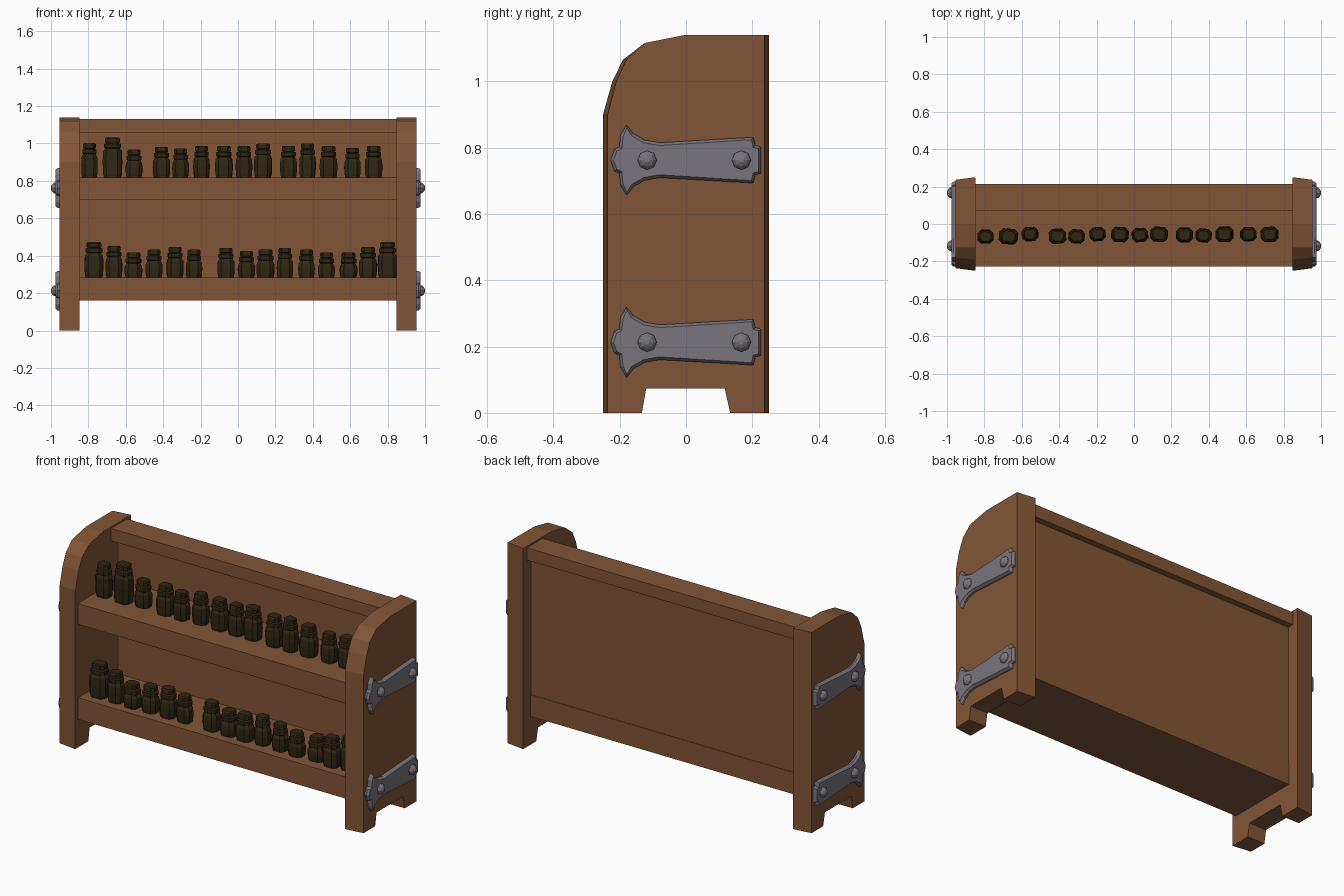
import bpy, bmesh, math, random
from mathutils import Matrix

if "Cube" in bpy.data.objects:
    bpy.data.objects.remove(bpy.data.objects["Cube"])

random.seed(4)


def material(name, rgb):
    m = bpy.data.materials.new(name)
    m.diffuse_color = (*rgb, 1)
    m.use_nodes = True
    m.node_tree.nodes["Principled BSDF"].inputs["Base Color"].default_value = m.diffuse_color
    return m


WOOD = material("brown wood", (0.222, 0.091, 0.038))
IRON = material("grey iron", (0.195, 0.178, 0.205))
JAR = material("dark jar glass", (0.030, 0.020, 0.006))


def finish(name, bm, mat):
    bmesh.ops.recalc_face_normals(bm, faces=bm.faces)
    me = bpy.data.meshes.new(name)
    bm.to_mesh(me)
    bm.free()
    me.materials.append(mat)
    ob = bpy.data.objects.new(name, me)
    bpy.context.collection.objects.link(ob)
    return ob


def box(name, x, y, z, mat):
    bm = bmesh.new()
    bmesh.ops.create_cube(bm, size=1)
    for v in bm.verts:
        v.co = [a + (b - a) * (c + 0.5) for (a, b), c in zip((x, y, z), v.co)]
    return finish(name, bm, mat)


def prism(profile, x0, x1):
    """Extrude a y-z outline along x; returns the bmesh and its outer face."""
    bm = bmesh.new()
    f = bm.faces.new([bm.verts.new((x0, y, z)) for y, z in profile])
    new = bmesh.ops.extrude_face_region(bm, geom=[f], use_keep_orig=True)["geom"]
    for v in new:
        if isinstance(v, bmesh.types.BMVert):
            v.co.x = x1
    bmesh.ops.recalc_face_normals(bm, faces=bm.faces)
    return bm, max(bm.faces, key=lambda q: q.calc_center_median().x)


def side_flip(bm, s):
    for v in bm.verts:
        v.co.x *= s


# outlines (y, z)
SIDE = [(0.25, 0), (0.25, 1.14), (0, 1.14), (-0.125, 1.115), (-0.19, 1.065),
        (-0.222, 1.0), (-0.25, 0.9), (-0.25, 0), (-0.133, 0), (-0.12, 0.073),
        (0.117, 0.073), (0.133, 0)]
HALF = [(-0.227, 0), (-0.216, 0.033), (-0.201, 0.04), (-0.198, 0.075),
        (-0.179, 0.106), (-0.158, 0.08), (-0.125, 0.061), (-0.08, 0.053),
        (0.203, 0.069), (0.209, 0.045), (0.226, 0.04)]
STRAP = HALF + [(y, -z) for y, z in reversed(HALF[1:])]

for s, label in ((1, "right"), (-1, "left")):
    # side panel, slightly narrower on the outside
    bm, outer = prism(SIDE, 0.848, 0.955)
    for v in outer.verts:
        if abs(v.co.y) > 0.15:
            v.co.y *= 0.945
    side_flip(bm, s)
    finish(label + "_side_panel", bm, WOOD)

    for zc, level in ((0.213, "lower"), (0.762, "upper")):
        # iron strap with bevelled rim
        bm, outer = prism([(y, z + zc) for y, z in STRAP], 0.95, 0.965)
        bmesh.ops.inset_region(bm, faces=[outer], thickness=0.009)
        for v in outer.verts:
            v.co.x = 0.977
        side_flip(bm, s)
        finish(f"{label}_{level}_strap", bm, IRON)
        # domed bolts
        for i, y in enumerate((-0.117, 0.167)):
            bm = bmesh.new()
            rings = []
            for x, r in ((0.97, 0.03), (0.984, 0.028), (0.994, 0.019), (1.0, 0.007)):
                rings.append([bm.verts.new((x, y + r * math.cos(k * math.pi / 4),
                                            zc + r * math.sin(k * math.pi / 4)))
                              for k in range(8)])
            for a, b in zip(rings, rings[1:]):
                for k in range(8):
                    bm.faces.new((a[k], a[k - 1], b[k - 1], b[k]))
            bm.faces.new(rings[-1])
            bm.faces.new(rings[0][::-1])
            side_flip(bm, s)
            finish(f"{label}_{level}_bolt_{i + 1}", bm, IRON)

# shelves, back panel and top rail
X = (-0.85, 0.85)
box("lower_shelf", X, (-0.226, 0.183), (0.16, 0.283), WOOD)
box("upper_shelf", X, (-0.226, 0.15), (0.70, 0.818), WOOD)
box("back_panel", X, (0.133, 0.18), (0.168, 1.08), WOOD)
box("top_rail", X, (0.073, 0.215), (1.06, 1.13), WOOD)


def jar(name, x, y, z, w, h):
    """Eight-sided squarish jar: body, shoulder, neck band and lid."""
    neck = h - 0.062
    rows = [(0, 0.86), (0.018, 0.95), (neck * 0.55, 1.0), (neck - 0.012, 0.95),
            (neck + 0.004, 0.74), (neck + 0.008, 0.86), (neck + 0.028, 0.86),
            (neck + 0.032, 0.64), (h - 0.028, 0.64), (h - 0.026, 0.76),
            (h - 0.006, 0.76), (h, 0.66)]
    a, b, c = w / 2, min(w * 0.43, 0.042), 0.02
    outline = [(a, -b + c), (a, b - c), (a - c, b), (-a + c, b),
               (-a, b - c), (-a, -b + c), (-a + c, -b), (a - c, -b)]
    bm = bmesh.new()
    rings = [[bm.verts.new((px * r, py * r, pz)) for px, py in outline]
             for pz, r in rows]
    for lo, hi in zip(rings, rings[1:]):
        for k in range(8):
            bm.faces.new((lo[k - 1], lo[k], hi[k], hi[k - 1]))
    bm.faces.new(rings[0][::-1])
    bm.faces.new(rings[-1])
    turn = Matrix.Rotation(random.uniform(-0.1, 0.1), 4, "Z")
    bmesh.ops.transform(bm, verts=bm.verts, matrix=Matrix.Translation((x, y, z)) @ turn)
    finish(name, bm, JAR)


# jars: (x, height) per shelf
UPPER = [(-.794, .185), (-.671, .215), (-.556, .15), (-.409, .165), (-.307, .155),
         (-.195, .17), (-.075, .17), (.032, .17), (.134, .182), (.27, .17),
         (.372, .182), (.484, .17), (.612, .16), (.725, .17)]
LOWER = [(-.77, .19), (-.663, .17), (-.559, .135), (-.449, .15), (-.337, .165),
         (-.235, .15), (-.064, .16), (.045, .142), (.147, .15), (.251, .16),
         (.366, .15), (.473, .135), (.591, .135), (.695, .165), (.799, .19)]
for label, row, y, z in (("upper", UPPER, -0.061, 0.817), ("lower", LOWER, -0.14, 0.282)):
    for i, (x, h) in enumerate(row):
        w = 0.102 if h > 0.188 else random.uniform(0.085, 0.096)
        jar(f"{label}_jar_{i + 1}", x, y + random.uniform(-0.008, 0.008), z, w, h)
